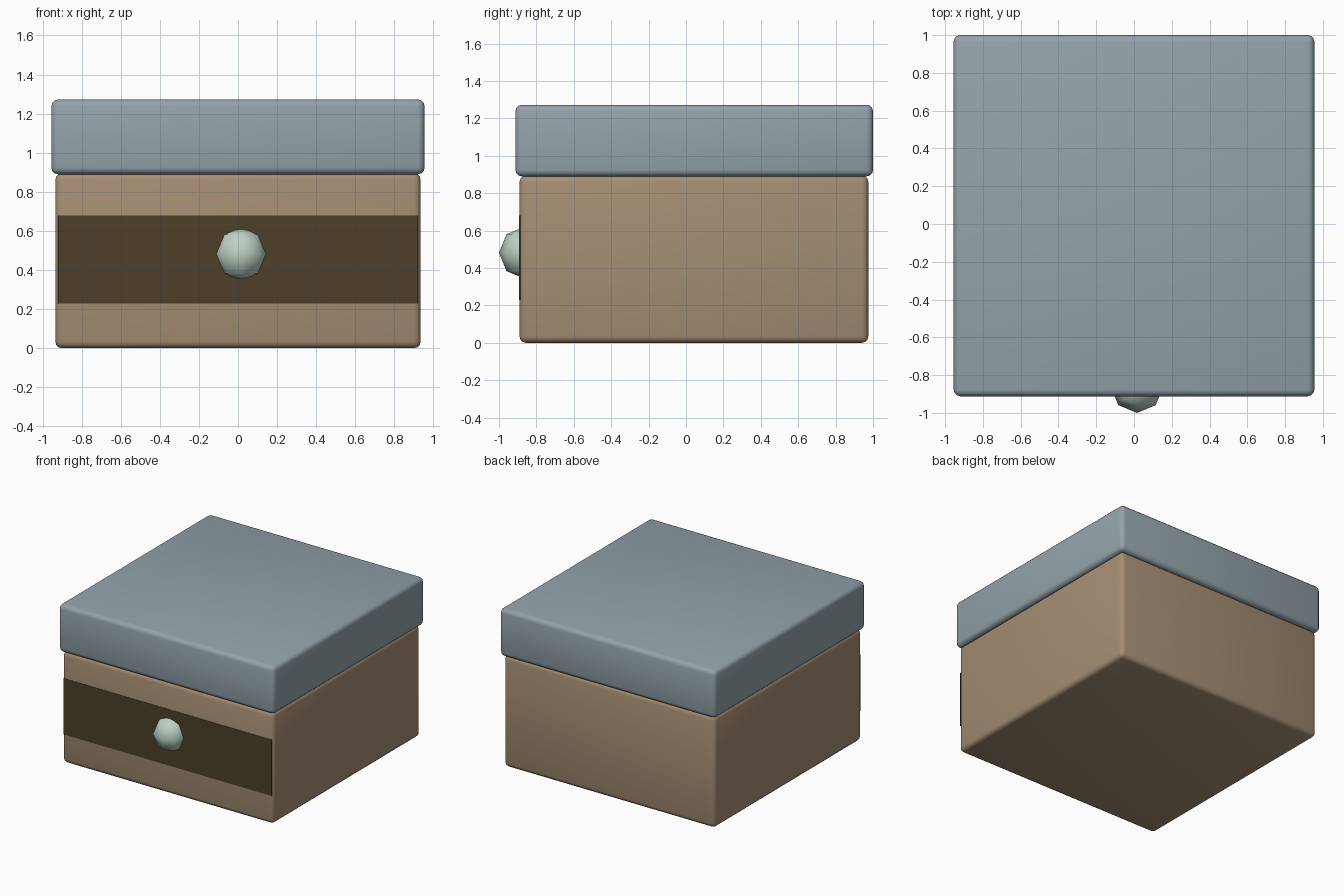
import bpy
import math

if "Cube" in bpy.data.objects:
    bpy.data.objects.remove(bpy.data.objects["Cube"])


def material(name, rgb):
    m = bpy.data.materials.new(name)
    m.diffuse_color = (*[(c / 255) ** 2.2 for c in rgb], 1)
    m.use_nodes = True
    m.node_tree.nodes["Principled BSDF"].inputs["Base Color"].default_value = m.diffuse_color
    return m


TAN = material("tan", (164, 141, 115))
GREY = material("blue grey", (146, 162, 169))
DARK = material("dark brown", (77, 66, 45))
PALE = material("pale green", (188, 208, 195))


def box(name, lo, hi, mat, bevel=0):
    """Axis-aligned box between two corners, optionally with rounded edges."""
    bpy.ops.mesh.primitive_cube_add(
        size=1, location=[(a + b) / 2 for a, b in zip(lo, hi)])
    o = bpy.context.object
    o.name = name
    o.scale = [b - a for a, b in zip(lo, hi)]
    bpy.ops.object.transform_apply(location=False, rotation=False, scale=True)
    o.data.materials.append(mat)
    if bevel:
        b = o.modifiers.new("rounded edges", 'BEVEL')
        b.width = bevel
        b.segments = 3
        bpy.ops.object.shade_smooth()
    return o


# Body and the wider lid on top of it
box("body", (-0.935, -0.89, 0), (0.935, 0.975, 0.895), TAN, 0.035)
box("lid", (-0.955, -0.912, 0.89), (0.955, 1.0, 1.273), GREY, 0.035)

# Thin dark band across the front
box("front_band", (-0.922, -0.892, 0.23), (0.922, -0.884, 0.68), DARK)

# Low-poly round knob, sunk into the front
bpy.ops.mesh.primitive_uv_sphere_add(
    segments=8, ring_count=4, radius=0.14, location=(0.016, -0.86, 0.482))
knob = bpy.context.object
knob.name = "knob"
knob.data.materials.append(PALE)
bpy.ops.object.shade_smooth()
